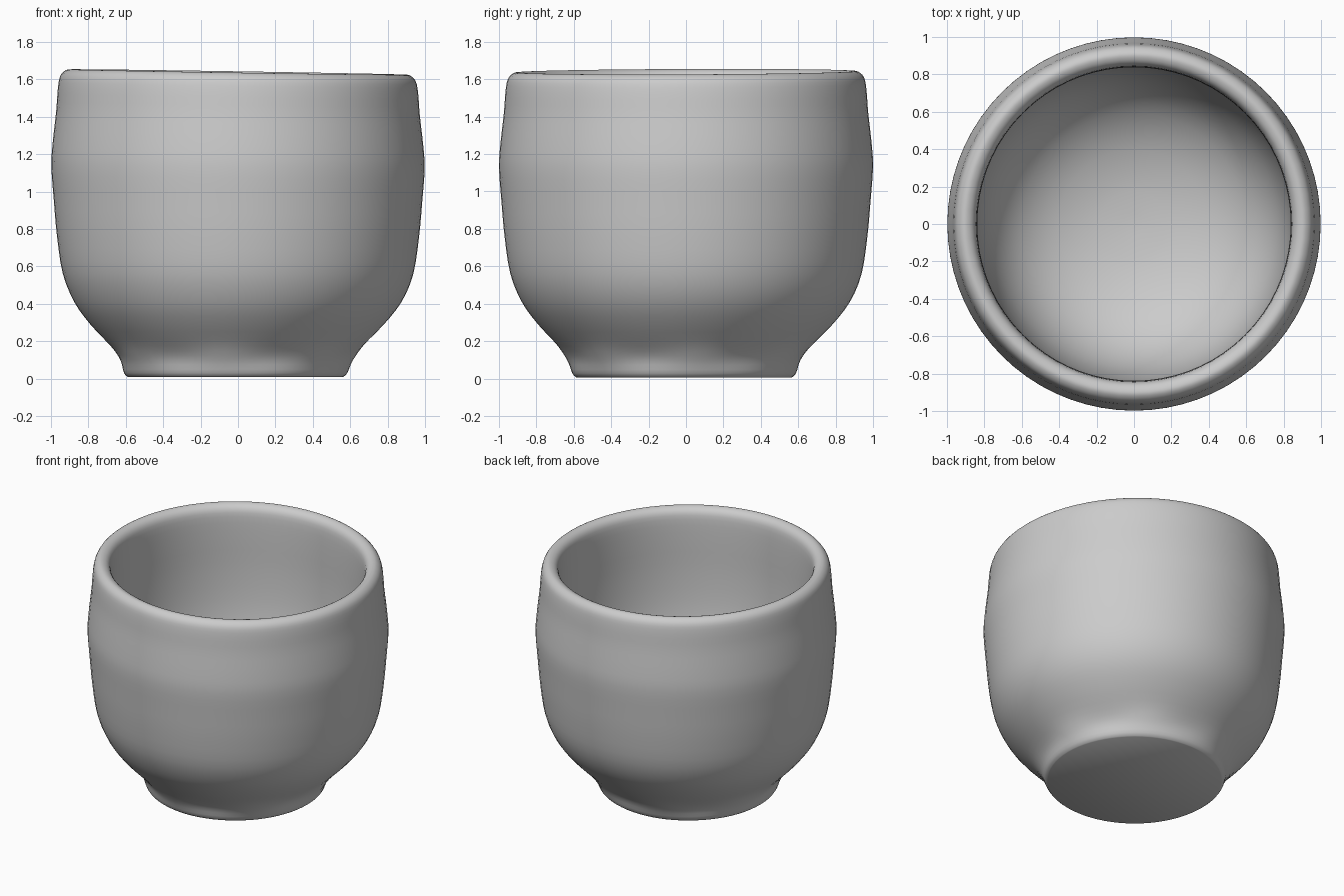
import bpy, bmesh, math
from mathutils import Vector

if "Cube" in bpy.data.objects:
    bpy.data.objects.remove(bpy.data.objects["Cube"])

SEGS = 72
# Outer wall, rolled lip and inside of the bowl as (radius, height)
PROFILE = [(0.575, 0.008), (0.597, 0.03), (0.622, 0.10), (0.675, 0.175), (0.785, 0.29),
           (0.875, 0.41), (0.937, 0.56), (0.968, 0.76), (0.985, 0.95), (0.998, 1.13),
           (0.990, 1.26), (0.972, 1.42), (0.963, 1.54), (0.950, 1.605), (0.920, 1.635),
           (0.890, 1.637), (0.858, 1.615), (0.842, 1.56), (0.838, 1.40), (0.838, 1.15),
           (0.820, 0.88), (0.765, 0.64), (0.65, 0.45), (0.47, 0.32), (0.25, 0.25),
           (0.06, 0.23)]


def smooth_curve(pts, steps):
    """Catmull-Rom curve through the points."""
    p = [Vector(q) for q in [pts[0]] + pts + [pts[-1]]]
    out = []
    for i in range(1, len(p) - 2):
        a, b, c, d = p[i - 1:i + 3]
        for k in range(steps):
            t = k / steps
            out.append(0.5 * (2 * b + (c - a) * t + (2 * a - 5 * b + 4 * c - d) * t * t
                              + (3 * b - a - 3 * c + d) * t ** 3))
    return out + [p[-1]]


def place(r, z, ang):
    """Hand-made unevenness: wobbly foot, foot off centre, tilted rim."""
    foot = max(0.0, 1 - z / 0.45)
    wob = math.exp(-((z - 0.12) / 0.06) ** 2) * 0.007 * math.sin(7 * ang + 0.8)
    x, y = (r + wob) * math.cos(ang), (r + wob) * math.sin(ang)
    z += (-0.016 * x + 0.004 * y) * (z / 1.64) ** 2
    return x - 0.014 * foot, y - 0.010 * foot, z


bm = bmesh.new()
rings = [[bm.verts.new(place(r, z, 2 * math.pi * i / SEGS)) for i in range(SEGS)]
         for r, z in smooth_curve(PROFILE, 3)]
for lo, hi in zip(rings, rings[1:]):
    for i in range(SEGS):
        j = (i + 1) % SEGS
        bm.faces.new((lo[i], lo[j], hi[j], hi[i]))

# Flat underside and bowl floor
bm.faces.new(rings[0][::-1])
centre = bm.verts.new((0, 0, 0.228))
for i in range(SEGS):
    bm.faces.new((rings[-1][i], rings[-1][(i + 1) % SEGS], centre))
bmesh.ops.recalc_face_normals(bm, faces=bm.faces[:])

mesh = bpy.data.meshes.new("cup_body")
bm.to_mesh(mesh)
bm.free()
cup = bpy.data.objects.new("cup_body", mesh)
bpy.context.collection.objects.link(cup)
bpy.context.view_layer.objects.active = cup
cup.select_set(True)
bpy.ops.object.shade_smooth_by_angle(angle=math.radians(40))
